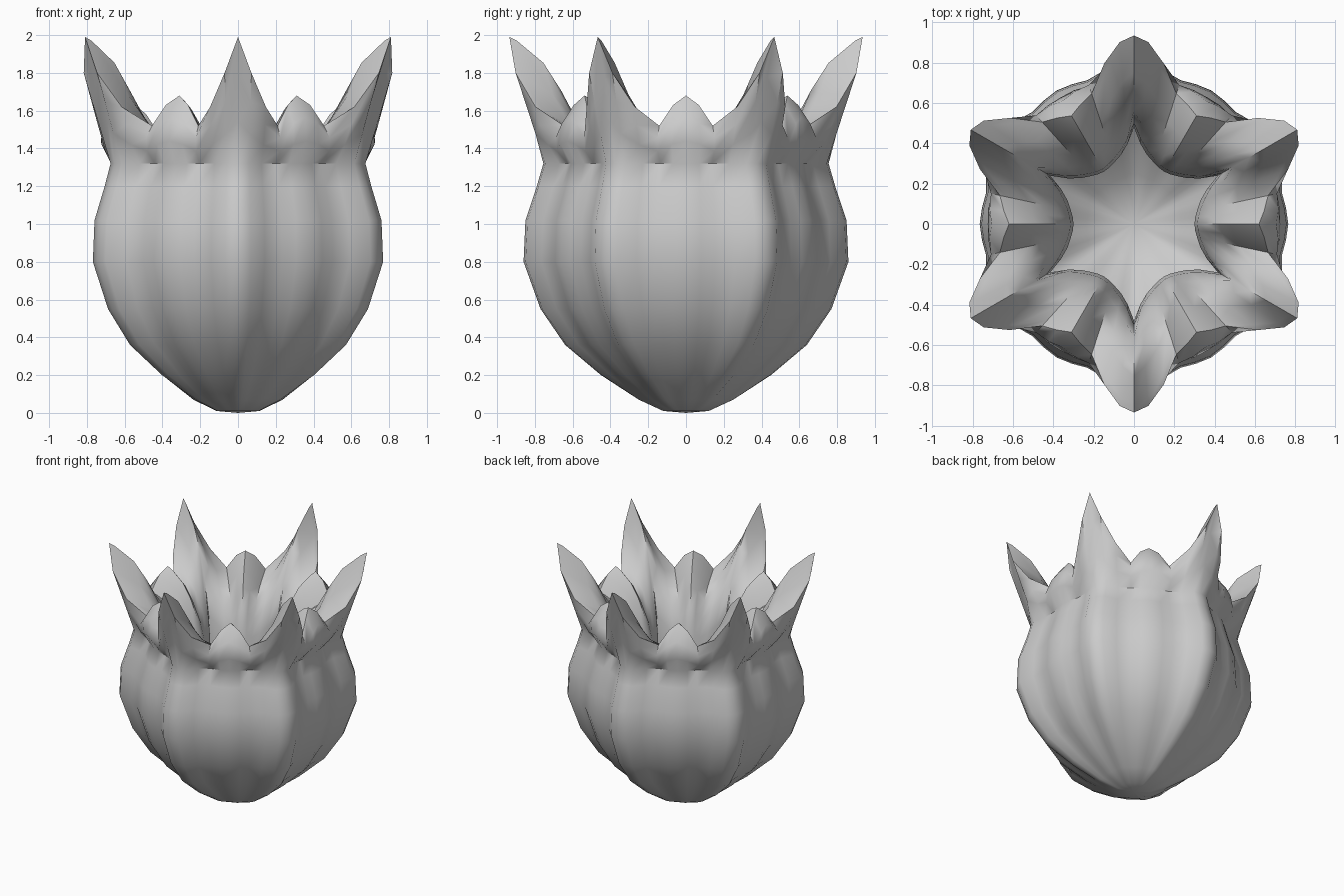
import bpy, bmesh
from math import sin, cos, pi, radians

if "Cube" in bpy.data.objects:
    bpy.data.objects.remove(bpy.data.objects["Cube"])

# Columns measured in degrees away from a rib; each of 6 sectors mirrors them
OFFSETS = [0, 4.5, 10.5, 18, 24, 30]
SECTION = [1, .99, .905, .872, .882, .89]            # outer section, rib to lobe
BODY = [(0.01, .12), (.07, .25), (.2, .45), (.36, .64), (.55, .77),
        (.8, .86), (1.02, .85), (1.2, .79), (1.32, .755)]   # z, rib radius
RIM = [(.935, 1.99), (.905, 1.80), (.81, 1.62), (.68, 1.52), (.65, 1.63), (.62, 1.68)]
STAR = [.48, .40, .35, .32, .305, .30]               # narrow inner opening
FLARE = [-.02, .0, .02, .06, .075, .08]              # outward bulge below the rim


def column(i):
    """Path of (radius, z) from the base, over the rim and down inside."""
    rim_r, rim_z = RIM[i]
    path = [(r * (SECTION[i] if z > .1 else 1 - (1 - SECTION[i]) * .5), z) for z, r in BODY]
    nr, nz = path[-1]
    for t in (.33, .68):
        path.append((nr + (rim_r - nr) * t + FLARE[i] * 4 * t * (1 - t), nz + (rim_z - nz) * t))
    path.append((rim_r, rim_z))
    # rounded lip, then the swollen inner wall down to the star-shaped opening
    lip_r, lip_z = rim_r - .04, rim_z - .02
    path.append((lip_r, lip_z))
    for t in (.12, .27, .5, .75, 1):
        k = sin(t * pi / 2) ** .65
        path.append((lip_r + (STAR[i] - lip_r) * k, lip_z + (1.0 - lip_z) * t))
    return path


profiles = [column(i) for i in range(6)]
bm = bmesh.new()
cols = []
for k in range(6):
    for j in range(-5, 5):
        a = radians(30 + 60 * k + (OFFSETS[abs(j)] if j >= 0 else -OFFSETS[-j]))
        cols.append([bm.verts.new((r * cos(a), r * sin(a), z)) for r, z in profiles[abs(j)]])

base = bm.verts.new((0, 0, 0))
for c, col in enumerate(cols):
    nxt = cols[(c + 1) % len(cols)]
    bm.faces.new((base, nxt[0], col[0]))
    for v in range(len(col) - 1):
        bm.faces.new((col[v], nxt[v], nxt[v + 1], col[v + 1]))

# Six-ribbed hollow flower cup
mesh = bpy.data.meshes.new("flower_cup")
bm.to_mesh(mesh)
bm.free()
cup = bpy.data.objects.new("flower_cup", mesh)
bpy.context.collection.objects.link(cup)
bpy.context.view_layer.objects.active = cup
cup.select_set(True)
bpy.ops.object.shade_smooth_by_angle(angle=radians(50))
